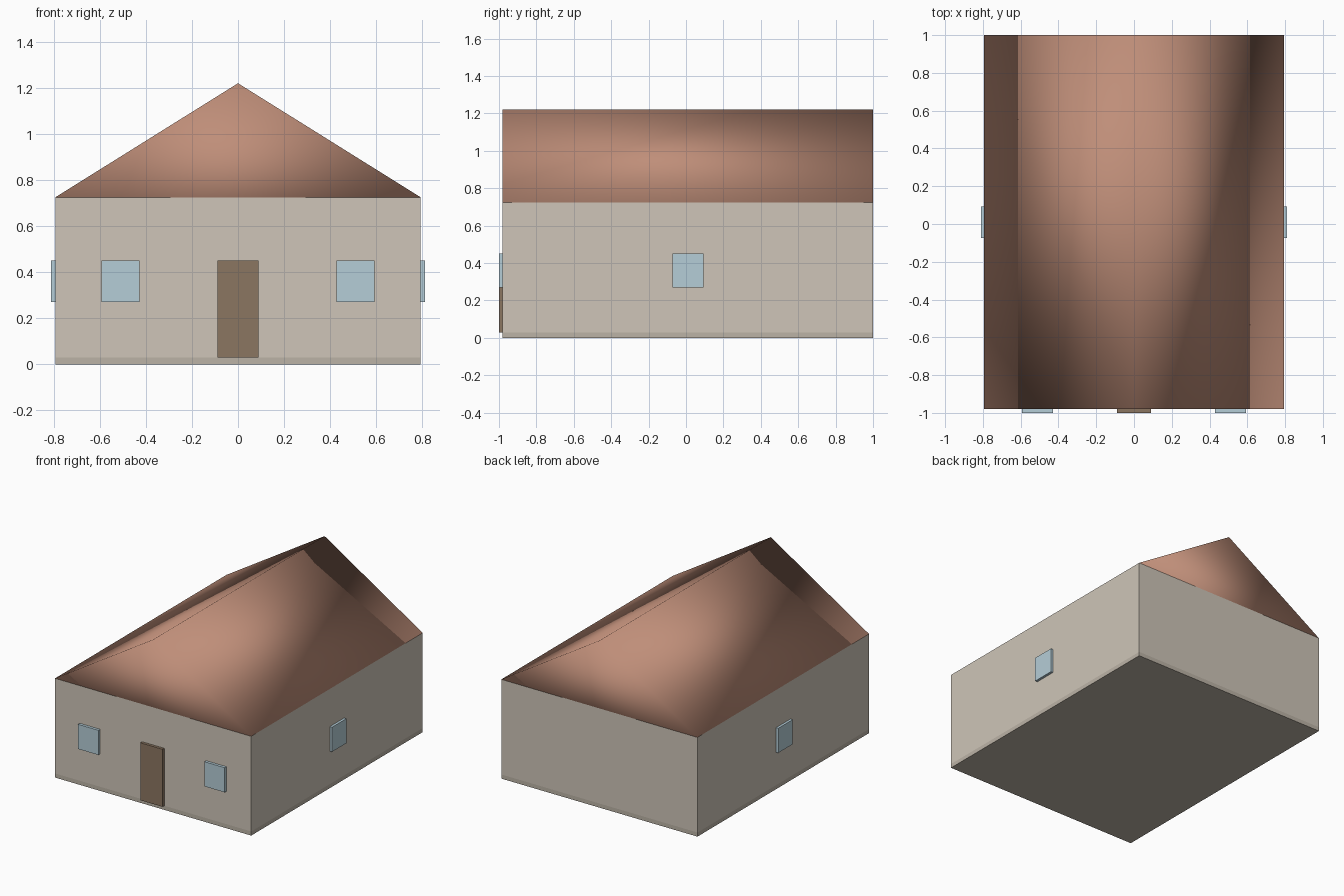
import bpy
import bmesh

if "Cube" in bpy.data.objects:
    bpy.data.objects.remove(bpy.data.objects["Cube"])

W, Y0, Y1 = 0.793, -0.98, 1.0      # half width, front and back of the house
YC = (Y0 + Y1) / 2
BASE, EAVE, RIDGE = 0.03, 0.725, 1.22


def material(name, color):
    m = bpy.data.materials.new(name)
    m.diffuse_color = (*color, 1)
    m.use_nodes = True
    m.node_tree.nodes["Principled BSDF"].inputs["Base Color"].default_value = m.diffuse_color
    return m


wall = material("wall_plaster", (0.62, 0.56, 0.48))
stone = material("base_stone", (0.50, 0.45, 0.38))
tile = material("roof_tile", (0.52, 0.27, 0.19))
wood = material("door_wood", (0.26, 0.18, 0.12))
glass = material("window_glass", (0.46, 0.61, 0.68))


def finish(name, bm, mat, smooth=False):
    bmesh.ops.recalc_face_normals(bm, faces=bm.faces)
    mesh = bpy.data.meshes.new(name)
    bm.to_mesh(mesh)
    bm.free()
    mesh.materials.append(mat)
    for p in mesh.polygons:
        p.use_smooth = smooth
    obj = bpy.data.objects.new(name, mesh)
    bpy.context.collection.objects.link(obj)
    return obj


def box(name, x, y, z, mat):
    """Box spanning the given (min, max) ranges."""
    bm = bmesh.new()
    bmesh.ops.create_cube(bm, size=1)
    for v in bm.verts:
        v.co = [r[0] if c < 0 else r[1] for c, r in zip(v.co, (x, y, z))]
    return finish(name, bm, mat)


# Foundation slab and walls
box("foundation", (-W, W), (Y0, Y1), (0, BASE), stone)
box("walls", (-W, W), (Y0, Y1), (BASE, EAVE), wall)

# Gable roof: triangular profile extruded to the back, softly shaded all over
bm = bmesh.new()
profile = [bm.verts.new(p) for p in
           ((-W, Y0, EAVE), (W, Y0, EAVE), (0, Y0, RIDGE))]
face = bm.faces.new(profile)
ext = bmesh.ops.extrude_face_region(bm, geom=[face], use_keep_orig=True)
for v in ext["geom"]:
    if isinstance(v, bmesh.types.BMVert):
        v.co.y = Y1
finish("roof", bm, tile, smooth=True)

# Door
box("door", (-0.09, 0.09), (-1.0, Y0), (BASE, 0.45), wood)

# Front and side windows, mirrored left and right
for side, s in (("left", -1), ("right", 1)):
    box(f"front_window_{side}", sorted((s * 0.428, s * 0.593)),
        (-1.0, Y0), (0.27, 0.45), glass)
    box(f"side_window_{side}", sorted((s * W, s * 0.811)),
        (YC - 0.083, YC + 0.083), (0.27, 0.45), glass)
